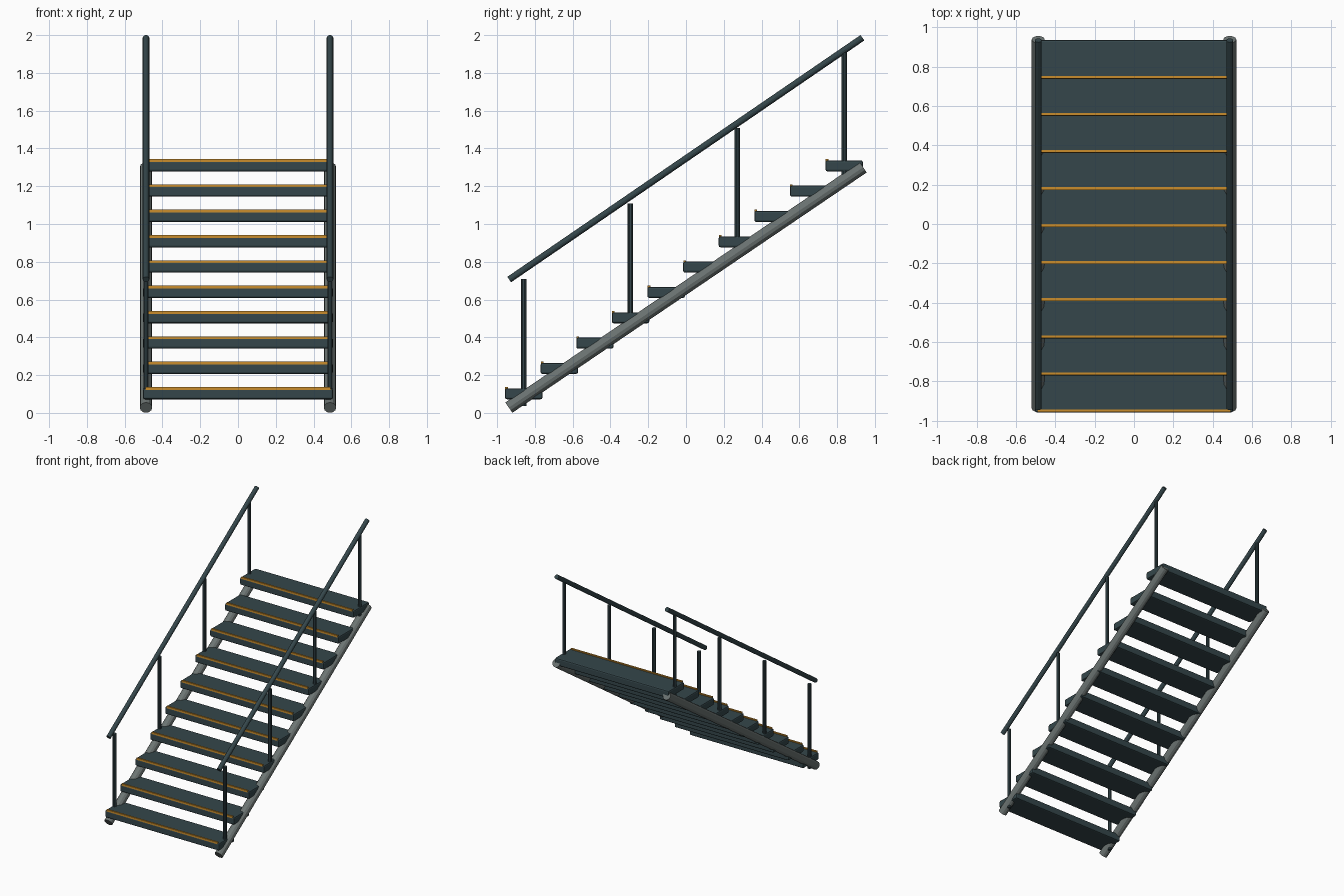
import bpy
from mathutils import Vector

if "Cube" in bpy.data.objects:
    bpy.data.objects.remove(bpy.data.objects["Cube"])


def material(name, color):
    m = bpy.data.materials.new(name)
    m.diffuse_color = (*color, 1)
    m.use_nodes = True
    m.node_tree.nodes["Principled BSDF"].inputs["Base Color"].default_value = m.diffuse_color
    return m


SLATE = material("slate_paint", (0.035, 0.062, 0.07))
STEEL = material("grey_steel", (0.15, 0.175, 0.17))
AMBER = material("amber_strip", (0.6, 0.27, 0.025))


def tube(name, a, b, radius, sides, mat):
    a, b = Vector(a), Vector(b)
    bpy.ops.mesh.primitive_cylinder_add(vertices=sides, radius=radius,
                                        depth=(b - a).length, location=(a + b) / 2)
    ob = bpy.context.object
    ob.rotation_euler = (b - a).to_track_quat('Z', 'Y').to_euler()
    ob.name = name
    ob.data.materials.append(mat)
    return ob


def box(name, center, size, mat, bevel=0):
    bpy.ops.mesh.primitive_cube_add(size=1, location=center)
    ob = bpy.context.object
    ob.name = name
    ob.scale = size
    bpy.ops.object.transform_apply(location=False, rotation=False, scale=True)
    ob.data.materials.append(mat)
    if bevel:
        mod = ob.modifiers.new("rounded_edges", 'BEVEL')
        mod.width = bevel
        mod.segments = 2
    return ob


# Ten treads, each with a contrasting nosing strip on its front edge
for i in range(10):
    y = -0.958 + 0.1885 * i
    z = 0.130 + 0.1341 * i
    box(f"tread_{i + 1}", (0, y + 0.099, z - 0.029), (1.006, 0.198, 0.058), SLATE, 0.01)
    box(f"nosing_strip_{i + 1}", (0, y + 0.008, z), (0.98, 0.014, 0.015), AMBER)

# Sloping stringers, handrails and upright posts on both sides
for side, s in (("left", -1), ("right", 1)):
    x = s * 0.487
    tube(f"stringer_{side}", (x, -0.938, 0.028), (x, 0.938, 1.300), 0.033, 12, STEEL)
    tube(f"handrail_{side}", (x, -0.936, 0.706), (x, 0.934, 1.986), 0.0175, 12, SLATE)
    for k in range(4):
        y = -0.86 + 0.566 * k
        z = 0.036 + 0.4 * k
        tube(f"post_{side}_{k + 1}", (x, y, z), (x, y, z + 0.672), 0.0145, 10, SLATE)
